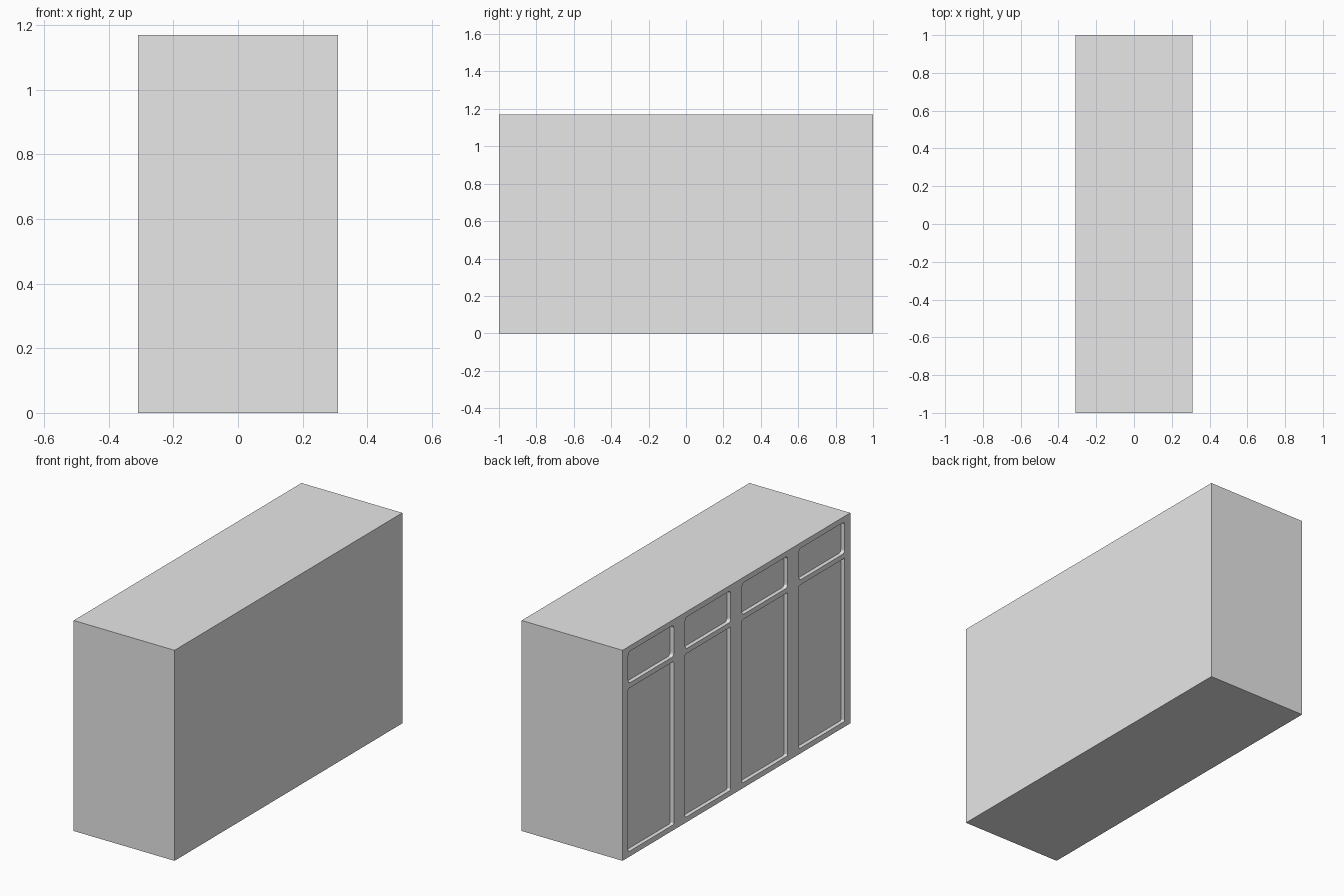
import bpy
import bmesh
from mathutils import Matrix, Vector

if "Cube" in bpy.data.objects:
    bpy.data.objects.remove(bpy.data.objects["Cube"], do_unlink=True)

WIDTH, LENGTH, HEIGHT = 0.62, 2.0, 1.17
DEPTH = 0.022          # how far the panels are set in
PANEL_HALF = 0.2       # half the width of a panel

grey = bpy.data.materials.new("light_grey")
grey.use_nodes = True
colour = (0.8, 0.8, 0.8, 1)
grey.diffuse_color = colour
grey.node_tree.nodes["Principled BSDF"].inputs["Base Color"].default_value = colour


def box(name, low, high, radius=0):
    """Box between two corners, with its x-running edges optionally rounded."""
    low, high = Vector(low), Vector(high)
    bm = bmesh.new()
    bmesh.ops.create_cube(bm, size=1, matrix=Matrix.Translation((low + high) / 2)
                          @ Matrix.Diagonal((*(high - low), 1)))
    if radius:
        along_x = [e for e in bm.edges
                   if abs(e.verts[0].co.x - e.verts[1].co.x) > 0.001]
        bmesh.ops.bevel(bm, geom=along_x, offset=radius, segments=4,
                        profile=0.5, affect='EDGES')
    mesh = bpy.data.meshes.new(name)
    bm.to_mesh(mesh)
    bm.free()
    mesh.materials.append(grey)
    obj = bpy.data.objects.new(name, mesh)
    bpy.context.collection.objects.link(obj)
    return obj


# Solid cabinet block
cabinet = box("cabinet_body", (-WIDTH / 2, -LENGTH / 2, 0),
              (WIDTH / 2, LENGTH / 2, HEIGHT))

# Recessed doors and drawers along the -x side
for column in range(4):
    y = -0.75 + 0.5 * column
    for part, bottom, top, radius in (("door", 0.03, 0.937, 0.008),
                                      ("drawer", 0.965, 1.14, 0.018)):
        cutter = box(f"{part}_cutter_{column}",
                     (-WIDTH / 2 - 0.1, y - PANEL_HALF, bottom),
                     (-WIDTH / 2 + DEPTH, y + PANEL_HALF, top), radius)
        cutter.hide_render = True
        cutter.hide_set(True)
        cut = cabinet.modifiers.new(f"{part}_recess_{column}", 'BOOLEAN')
        cut.operation = 'DIFFERENCE'
        cut.solver = 'EXACT'
        cut.object = cutter

# Make the recesses permanent and drop the helpers
graph = bpy.context.evaluated_depsgraph_get()
finished = bpy.data.meshes.new_from_object(cabinet.evaluated_get(graph))
helpers = [m.object for m in cabinet.modifiers]
cabinet.modifiers.clear()
cabinet.data = finished
for helper in helpers:
    bpy.data.objects.remove(helper, do_unlink=True)
